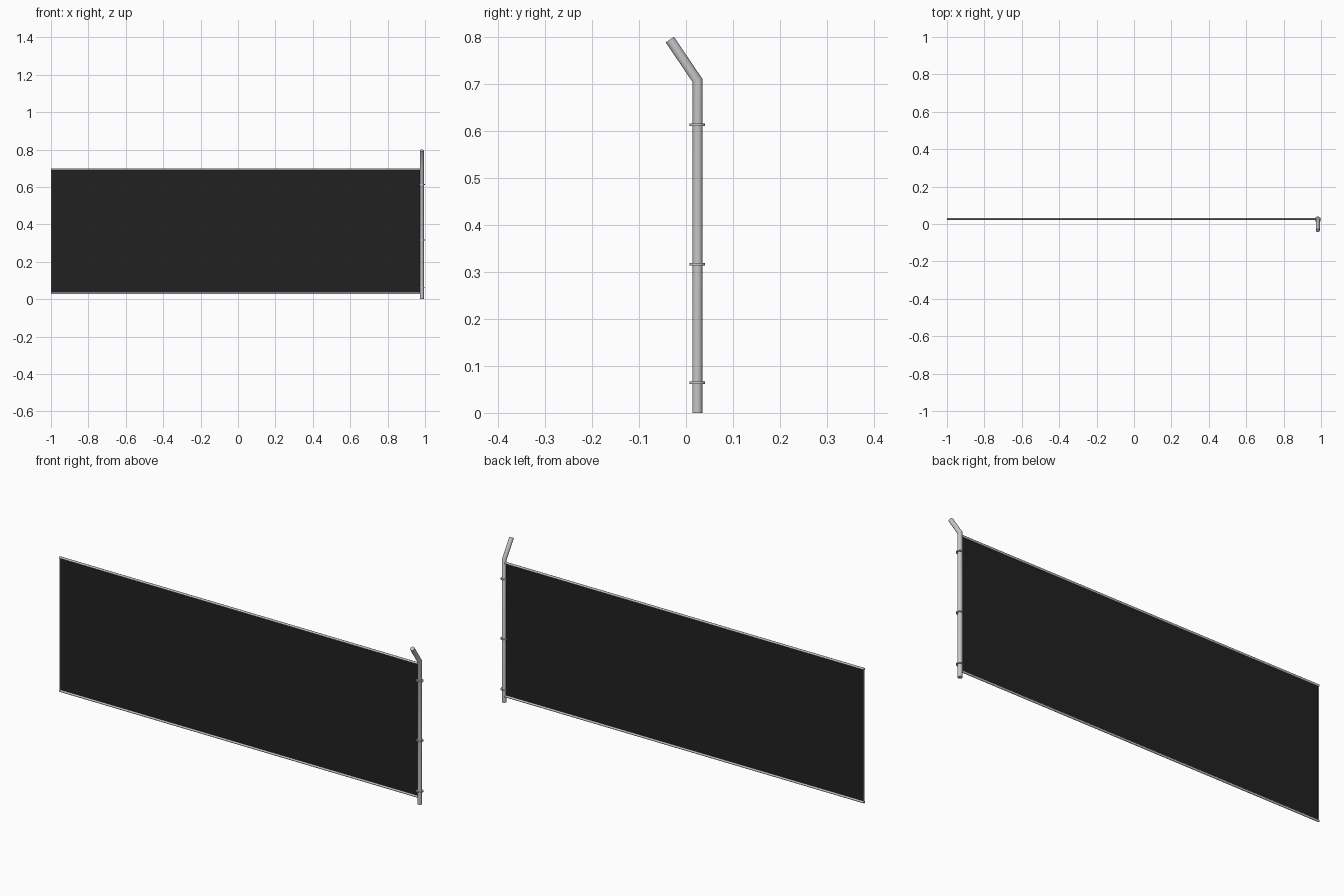
import bpy, bmesh, math
from mathutils import Vector

if "Cube" in bpy.data.objects:
    bpy.data.objects.remove(bpy.data.objects["Cube"])

def mat(name, c):
    m = bpy.data.materials.new(name)
    m.diffuse_color = (*c, 1)
    m.use_nodes = True
    m.node_tree.nodes["Principled BSDF"].inputs["Base Color"].default_value = m.diffuse_color
    return m

steel = mat("galvanised_steel", (0.56, 0.57, 0.56))
mesh_dark = mat("dark_mesh", (0.015, 0.015, 0.015))

PX, PY = 0.983, 0.024          # post axis
PANEL_Y = 0.027
LEFT, BOTTOM, TOP = -1.0, 0.032, 0.694

def finish(name, bm, m, smooth=False):
    bmesh.ops.recalc_face_normals(bm, faces=bm.faces)
    me = bpy.data.meshes.new(name)
    bm.to_mesh(me)
    bm.free()
    me.materials.append(m)
    ob = bpy.data.objects.new(name, me)
    bpy.context.collection.objects.link(ob)
    if smooth:
        for p in me.polygons:
            p.use_smooth = len(p.vertices) == 4
    return ob

def tube(name, pts, r, n):
    """Sweep an n-gon along a path lying in one plane, mitred at bends."""
    pts = [Vector(p) for p in pts]
    bm = bmesh.new()
    rings = []
    for i, p in enumerate(pts):
        d0 = (p - pts[i - 1]).normalized() if i else (pts[1] - p).normalized()
        d1 = (pts[i + 1] - p).normalized() if i < len(pts) - 1 else d0
        t = (d0 + d1).normalized()
        side = Vector((1, 0, 0)) if abs(t.x) < 0.5 else Vector((0, 1, 0))
        up = t.cross(side).normalized()
        k = 1 / max(t.dot(d1), 0.5)
        rings.append([bm.verts.new(p + r * (math.cos(a) * side + k * math.sin(a) * up))
                      for a in (2 * math.pi * (j + 0.5) / n for j in range(n))])
    for a, b in zip(rings, rings[1:]):
        for j in range(n):
            bm.faces.new((a[j], a[(j + 1) % n], b[(j + 1) % n], b[j]))
    bm.faces.new(rings[0])
    bm.faces.new(rings[-1])
    return finish(name, bm, steel, True)

# post with the top bent towards the front
tube("post", [(PX, PY, 0), (PX, PY, 0.708), (PX, -0.0345, 0.7945)], 0.011, 12)

# clamp rings round the post
for i, z in enumerate((0.064, 0.316, 0.613)):
    tube(f"clamp_{i + 1}", [(PX, PY, z - 0.0025), (PX, PY, z + 0.0025)], 0.017, 12)

# top and bottom rails, thin end wire
for name, z in (("top_rail", TOP), ("bottom_rail", BOTTOM)):
    tube(name, [(LEFT, PANEL_Y, z), (PX, PANEL_Y, z)], 0.0055, 8)
tube("end_wire", [(LEFT + 0.002, PANEL_Y, BOTTOM), (LEFT + 0.002, PANEL_Y, TOP)], 0.002, 8)

# dark mesh sheet
bm = bmesh.new()
bm.faces.new([bm.verts.new((x, PANEL_Y, z)) for x, z in
              ((LEFT, BOTTOM), (PX - 0.008, BOTTOM), (PX - 0.008, TOP), (LEFT, TOP))])
finish("mesh_sheet", bm, mesh_dark)
